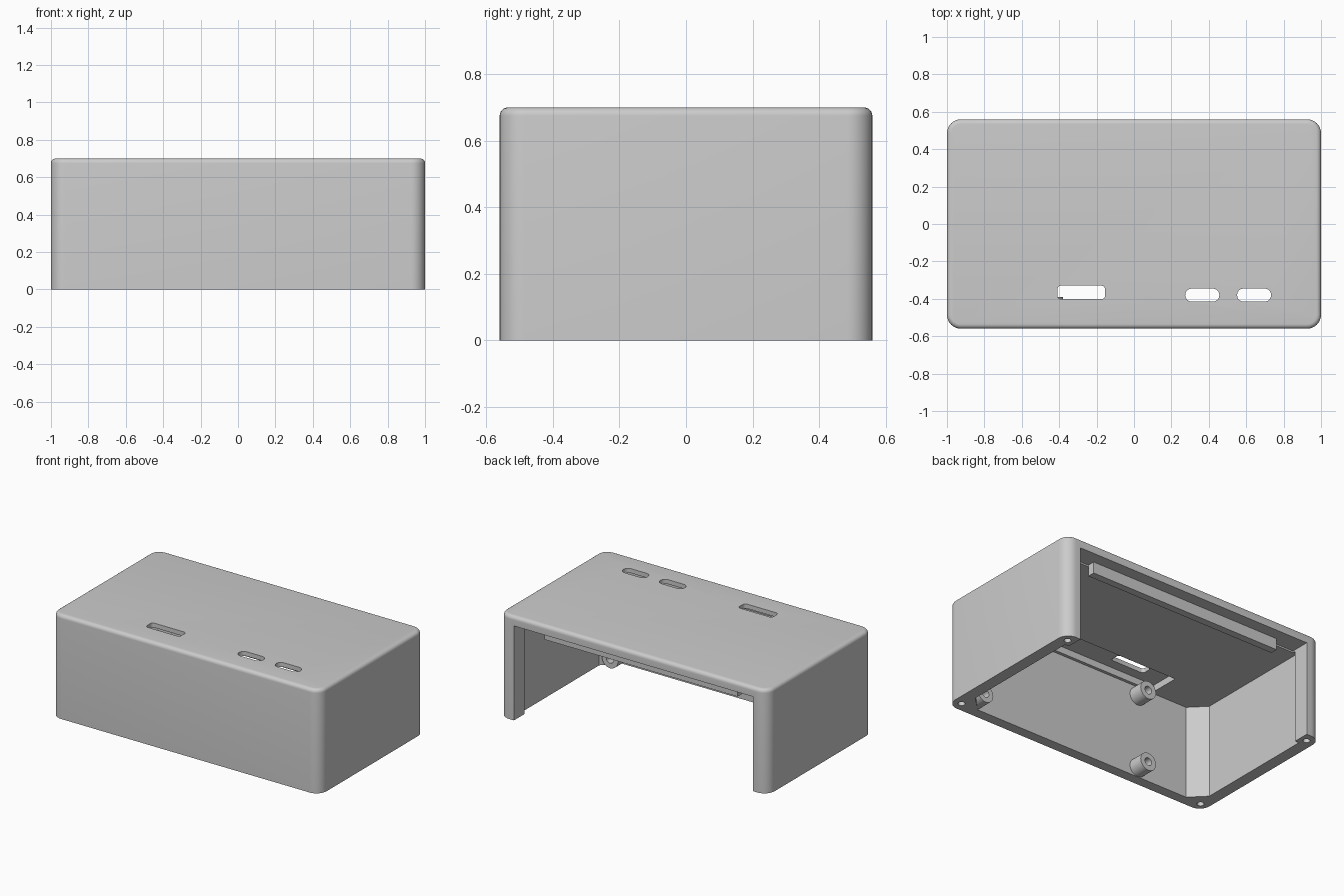
import bpy, bmesh, math
from mathutils import Matrix, Vector

if "Cube" in bpy.data.objects:
    bpy.data.objects.remove(bpy.data.objects["Cube"])

grey = bpy.data.materials.new("light_grey_plastic")
grey.use_nodes = True
grey.diffuse_color = (0.6, 0.6, 0.6, 1)
grey.node_tree.nodes["Principled BSDF"].inputs["Base Color"].default_value = (0.6, 0.6, 0.6, 1)

HX, HY, HZ = 1.0, 0.56, 0.70      # half width, half depth, height
IN_X, IN_Y, CEIL = 0.92, 0.49, 0.625
BACK_Y = 0.45                     # where the back frame begins


def rounded(hx, hy, r, steps=8):
    """Rounded rectangle outline, counter-clockwise."""
    pts = []
    for q, (sx, sy) in enumerate([(1, 1), (-1, 1), (-1, -1), (1, -1)]):
        for i in range(steps + 1):
            a = math.pi / 2 * (q + i / steps)
            pts.append((sx * (hx - r) + r * math.cos(a), sy * (hy - r) + r * math.sin(a)))
    return pts


def circle(r, n=32):
    return [(r * math.cos(2 * math.pi * i / n), r * math.sin(2 * math.pi * i / n)) for i in range(n)]


def loft(name, rings, matrix=Matrix()):
    """Closed solid skinned through (outline, height) rings."""
    bm = bmesh.new()
    loops = [[bm.verts.new(matrix @ Vector((x, y, z))) for x, y in o] for o, z in rings]
    n = len(loops[0])
    for a, b in zip(loops, loops[1:]):
        for i in range(n):
            j = (i + 1) % n
            bm.faces.new((a[i], a[j], b[j], b[i]))
    bm.faces.new(loops[0][::-1])
    bm.faces.new(loops[-1])
    bmesh.ops.recalc_face_normals(bm, faces=bm.faces)
    mesh = bpy.data.meshes.new(name)
    bm.to_mesh(mesh)
    bm.free()
    mesh.materials.append(grey)
    ob = bpy.data.objects.new(name, mesh)
    bpy.context.collection.objects.link(ob)
    return ob


def prism(name, outline, z0, z1, at=(0, 0)):
    return loft(name, [(outline, z0), (outline, z1)], Matrix.Translation((at[0], at[1], 0)))


def box(name, x0, x1, y0, y1, z0, z1):
    return prism(name, [(x0, y0), (x1, y0), (x1, y1), (x0, y1)], z0, z1)


def cut(target, cutter):
    """Subtract the cutter from the target and discard it."""
    mod = target.modifiers.new("cut", "BOOLEAN")
    mod.operation = "DIFFERENCE"
    mod.solver = "EXACT"
    mod.object = cutter
    bpy.context.view_layer.update()
    graph = bpy.context.evaluated_depsgraph_get()
    mesh = bpy.data.meshes.new_from_object(target.evaluated_get(graph))
    target.modifiers.clear()
    target.data = mesh
    bpy.data.objects.remove(cutter)


def finish(ob):
    bpy.ops.object.select_all(action="DESELECT")
    ob.select_set(True)
    bpy.context.view_layer.objects.active = ob
    bpy.ops.object.shade_smooth_by_angle(angle=math.radians(30))


# Outer shell with rounded corners and a small fillet round the top
R, F = 0.075, 0.025
rings = [(rounded(HX, HY, R), 0)]
for i in range(7):
    a = math.pi / 2 * i / 6
    d = F * (1 - math.cos(a))
    rings.append((rounded(HX - d, HY - d, R - d), HZ - F + F * math.sin(a)))
shell = loft("enclosure_shell", rings)

# Main cavity with chamfered front corners
c = 0.10
cavity = [(IN_X, BACK_Y), (-IN_X, BACK_Y), (-IN_X, c - IN_Y), (c - IN_X, -IN_Y),
          (IN_X - c, -IN_Y), (IN_X, c - IN_Y)]
cut(shell, prism("cavity_cutter", cavity, -0.1, CEIL))

# Open back, framed by two posts and the roof
cut(shell, box("back_cutter", -0.89, 0.89, BACK_Y - 0.02, 0.7, -0.1, 0.636))

# Thinned roof area behind the connector slots
cut(shell, box("recess_cutter", -0.55, 0.88, -0.47, -0.27, 0.5, 0.67))

# Connector slots through the roof
cut(shell, prism("wide_slot_cutter", rounded(0.127, 0.036, 0.018, 4), 0.5, 0.8, (-0.282, -0.366)))
for x in (0.365, 0.642):
    cut(shell, prism("small_slot_cutter", rounded(0.091, 0.035, 0.034, 4), 0.5, 0.8, (x, -0.38)))

# Screw holes in the bottom corners
for sx in (-1, 1):
    for sy in (-1, 1):
        cut(shell, prism("screw_cutter", circle(0.022, 20), -0.1, 0.25, (0.94 * sx, 0.497 * sy)))
finish(shell)

# Rail hanging from the roof near the open back
finish(box("back_rail", -0.72, 0.72, 0.43, 0.48, 0.56, 0.64))

# Hollow mounting bosses on the inside of the front wall
to_y = Matrix.Rotation(-math.pi / 2, 4, "X")
for x, side in ((-0.44, "left"), (0.84, "right")):
    for z, level in ((0.062, "lower"), (0.56, "upper")):
        outer, bore = circle(0.06), circle(0.026)
        finish(loft(f"{level}_{side}_boss",
                    [(outer, -0.02), (outer, 0.10), (bore, 0.10), (bore, 0.01)],
                    Matrix.Translation((x, -IN_Y, z)) @ to_y))
